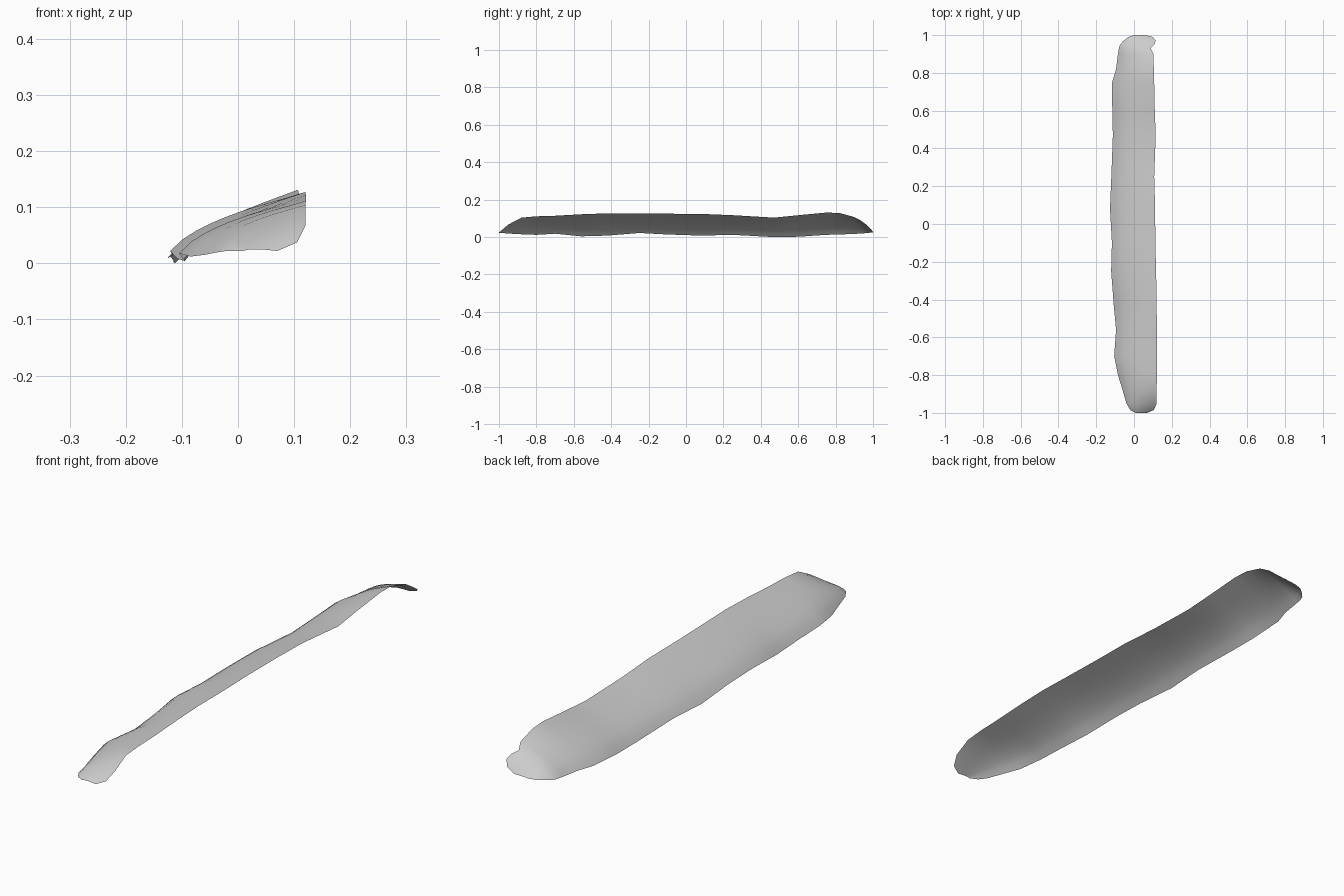
import bpy, math

# Stations along the strip: y, left x, left z, right x, right z, crown height
STATIONS = [
    (-1.00, 0.01, 0.030, 0.07, 0.030, 0.003),
    (-0.985, -0.02, 0.030, 0.105, 0.045, 0.008),
    (-0.95, -0.04, 0.027, 0.120, 0.075, 0.016),
    (-0.88, -0.06, 0.023, 0.120, 0.112, 0.018),
    (-0.80, -0.085, 0.020, 0.121, 0.119, 0.020),
    (-0.70, -0.105, 0.026, 0.121, 0.122, 0.018),
    (-0.56, -0.095, 0.012, 0.121, 0.130, 0.022),
    (-0.42, -0.108, 0.016, 0.120, 0.135, 0.020),
    (-0.25, -0.121, 0.030, 0.117, 0.133, 0.018),
    (-0.10, -0.117, 0.022, 0.113, 0.133, 0.020),
    (0.08, -0.127, 0.016, 0.112, 0.132, 0.020),
    (0.25, -0.120, 0.020, 0.107, 0.125, 0.020),
    (0.47, -0.112, 0.008, 0.115, 0.112, 0.023),
    (0.60, -0.115, 0.010, 0.110, 0.125, 0.023),
    (0.75, -0.116, 0.020, 0.107, 0.139, 0.018),
    (0.82, -0.095, 0.022, 0.105, 0.137, 0.016),
    (0.90, -0.085, 0.025, 0.103, 0.115, 0.016),
    (0.932, -0.080, 0.027, 0.088, 0.098, 0.014),
    (0.95, -0.073, 0.028, 0.108, 0.085, 0.014),
    (0.97, -0.055, 0.030, 0.115, 0.070, 0.012),
    (0.99, -0.030, 0.032, 0.100, 0.050, 0.006),
    (1.00, 0.00, 0.034, 0.060, 0.036, 0.001),
]
ACROSS = 10


def section(y, xl, zl, xr, zr, crown):
    """Sloping, arched cross-section whose lower edge rolls down."""
    pts = []
    for i in range(ACROSS + 1):
        t = i / ACROSS
        arch = crown * math.sin(math.pi * t ** 0.65)
        pts.append((xl + (xr - xl) * t, y, zl + (zr - zl) * t + arch))
    return pts


# Thin curved strip lofted through the sections
verts = [p for s in STATIONS for p in section(*s)]
n = ACROSS + 1
faces = [(r * n + c, r * n + c + 1, (r + 1) * n + c + 1, (r + 1) * n + c)
         for r in range(len(STATIONS) - 1) for c in range(ACROSS)]
mesh = bpy.data.meshes.new("curved_strip")
mesh.from_pydata(verts, [], faces)
low = min(v.co.z for v in mesh.vertices)
for v in mesh.vertices:
    v.co.z -= low
for p in mesh.polygons:
    p.use_smooth = True
strip = bpy.data.objects.new("curved_strip", mesh)
bpy.context.collection.objects.link(strip)
